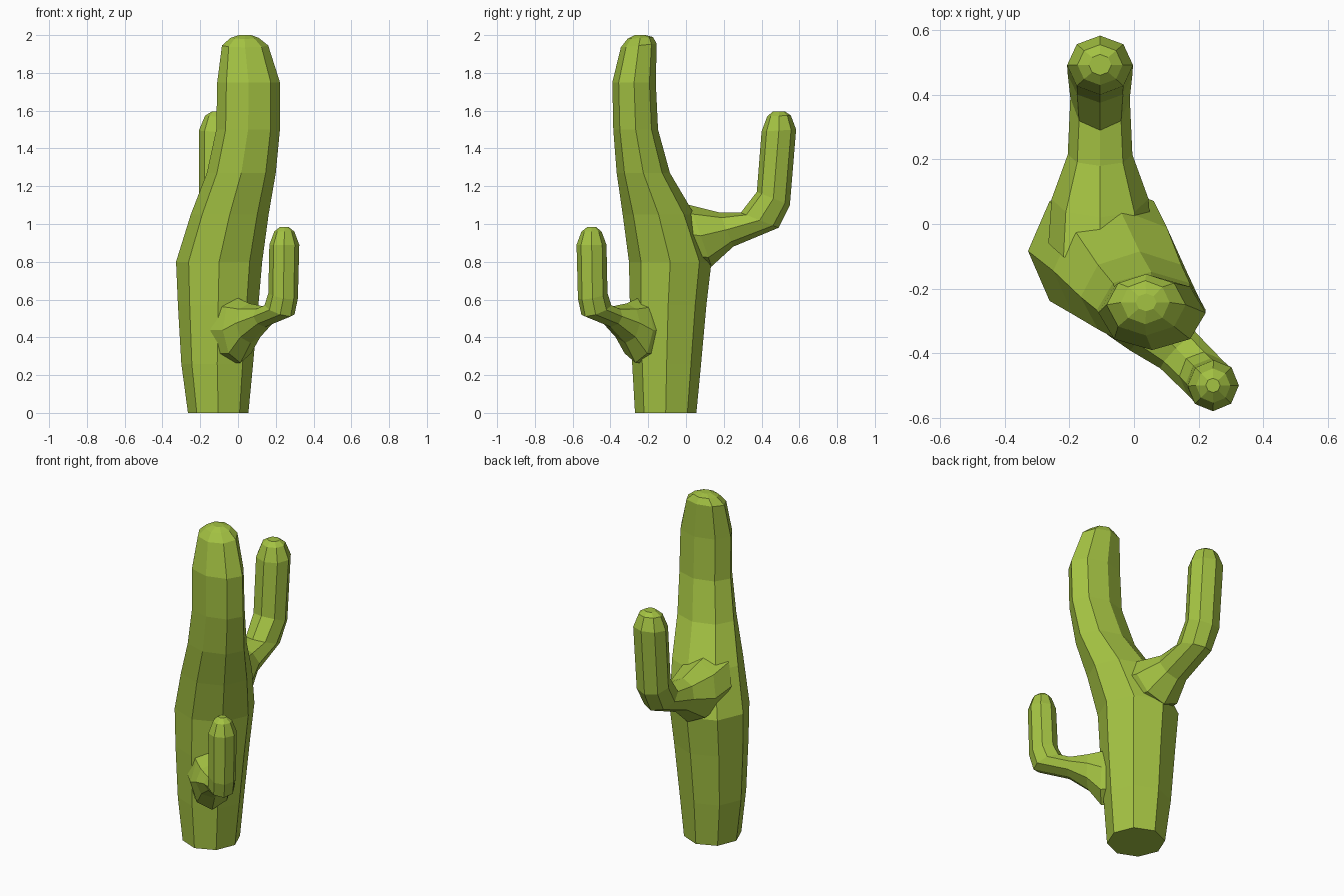
import bpy, bmesh, math
from mathutils import Vector

if "Cube" in bpy.data.objects:
    bpy.data.objects.remove(bpy.data.objects["Cube"])

green = bpy.data.materials.new("cactus_green")
green.diffuse_color = (0.37, 0.54, 0.055, 1)
green.use_nodes = True
green.node_tree.nodes["Principled BSDF"].inputs["Base Color"].default_value = green.diffuse_color
SIDES = 8


def loft(name, rings):
    """Skin eight-sided rings given as (centre, half axis u, half axis v)."""
    bm = bmesh.new()
    loops = []
    for c, u, v in rings:
        angles = [2 * math.pi * i / SIDES for i in range(SIDES)]
        loops.append([bm.verts.new(c + u * math.cos(a) + v * math.sin(a)) for a in angles])
    for a, b in zip(loops, loops[1:]):
        for i in range(SIDES):
            j = (i + 1) % SIDES
            bm.faces.new((a[i], a[j], b[j], b[i]))
    bm.faces.new(loops[0][::-1])
    bm.faces.new(loops[-1])
    bmesh.ops.recalc_face_normals(bm, faces=bm.faces)
    mesh = bpy.data.meshes.new(name)
    bm.to_mesh(mesh)
    bm.free()
    mesh.materials.append(green)
    ob = bpy.data.objects.new(name, mesh)
    bpy.context.collection.objects.link(ob)
    return ob


def arm(name, base, heading, profile):
    """Arm in a vertical plane: inner point, outer point (distance, z), half width."""
    d = Vector((math.cos(heading), math.sin(heading), 0))
    side = Vector((-d.y, d.x, 0))
    rings = []
    for s0, z0, s1, z1, w in profile:
        p = Vector((base[0], base[1], z0)) + d * s0
        q = Vector((base[0], base[1], z1)) + d * s1
        rings.append(((p + q) / 2, (q - p) / 2, side * w))
    return loft(name, rings)


# Trunk: z, x min, x max, y min, y max, tilt of the ring towards the back
trunk_rings = []
for z, x0, x1, y0, y1, tilt in [
    (0.00, -0.265, 0.055, -0.270, 0.055, 0),
    (0.26, -0.300, 0.080, -0.285, 0.080, 0),
    (0.57, -0.318, 0.108, -0.297, 0.108, 0),
    (0.80, -0.328, 0.128, -0.302, 0.135, 0),
    (1.05, -0.250, 0.162, -0.335, 0.045, 0),
    (1.27, -0.165, 0.200, -0.367, -0.085, 0),
    (1.50, -0.115, 0.222, -0.385, -0.148, 0),
    (1.75, -0.110, 0.222, -0.390, -0.160, 0),
    (1.945, -0.085, 0.160, -0.345, -0.155, 0.01),
    (1.985, -0.040, 0.110, -0.310, -0.175, 0.005),
    (2.00, 0.005, 0.070, -0.270, -0.215, 0),
]:
    trunk_rings.append((Vector(((x0 + x1) / 2, (y0 + y1) / 2, z)),
                        Vector(((x1 - x0) / 2, 0, 0)),
                        Vector((0, (y1 - y0) / 2, tilt))))
cactus = loft("cactus", trunk_rings)

# Tall arm towards the back
back_arm = arm("back_arm", (-0.105, 0), math.pi / 2, [
    (-0.12, 1.13, 0.00, 0.79, 0.16),
    (0.02, 1.10, 0.135, 0.775, 0.15),
    (0.18, 1.06, 0.25, 0.88, 0.10),
    (0.29, 1.06, 0.49, 0.98, 0.092),
    (0.375, 1.17, 0.55, 1.10, 0.10),
    (0.40, 1.49, 0.583, 1.50, 0.102),
    (0.43, 1.57, 0.555, 1.575, 0.070),
    (0.46, 1.595, 0.525, 1.595, 0.035),
])

# Short arm towards the front right
front_arm = arm("front_arm", (-0.125, -0.13), -math.pi / 4, [
    (0.08, 0.62, 0.10, 0.26, 0.12),
    (0.17, 0.61, 0.195, 0.265, 0.12),
    (0.26, 0.58, 0.27, 0.37, 0.105),
    (0.36, 0.565, 0.38, 0.455, 0.078),
    (0.405, 0.58, 0.57, 0.51, 0.076),
    (0.435, 0.64, 0.594, 0.60, 0.077),
    (0.445, 0.89, 0.602, 0.89, 0.080),
    (0.47, 0.96, 0.577, 0.96, 0.053),
    (0.50, 0.985, 0.545, 0.985, 0.022),
])

# Fuse both arms into the trunk so that there is one clean skin
for part in (back_arm, front_arm):
    mod = cactus.modifiers.new("fuse", 'BOOLEAN')
    mod.operation = 'UNION'
    mod.solver = 'EXACT'
    mod.object = part
bpy.context.view_layer.update()
graph = bpy.context.evaluated_depsgraph_get()
fused = bpy.data.meshes.new_from_object(cactus.evaluated_get(graph))
cactus.modifiers.clear()
cactus.data = fused
for part in (back_arm, front_arm):
    bpy.data.objects.remove(part)
